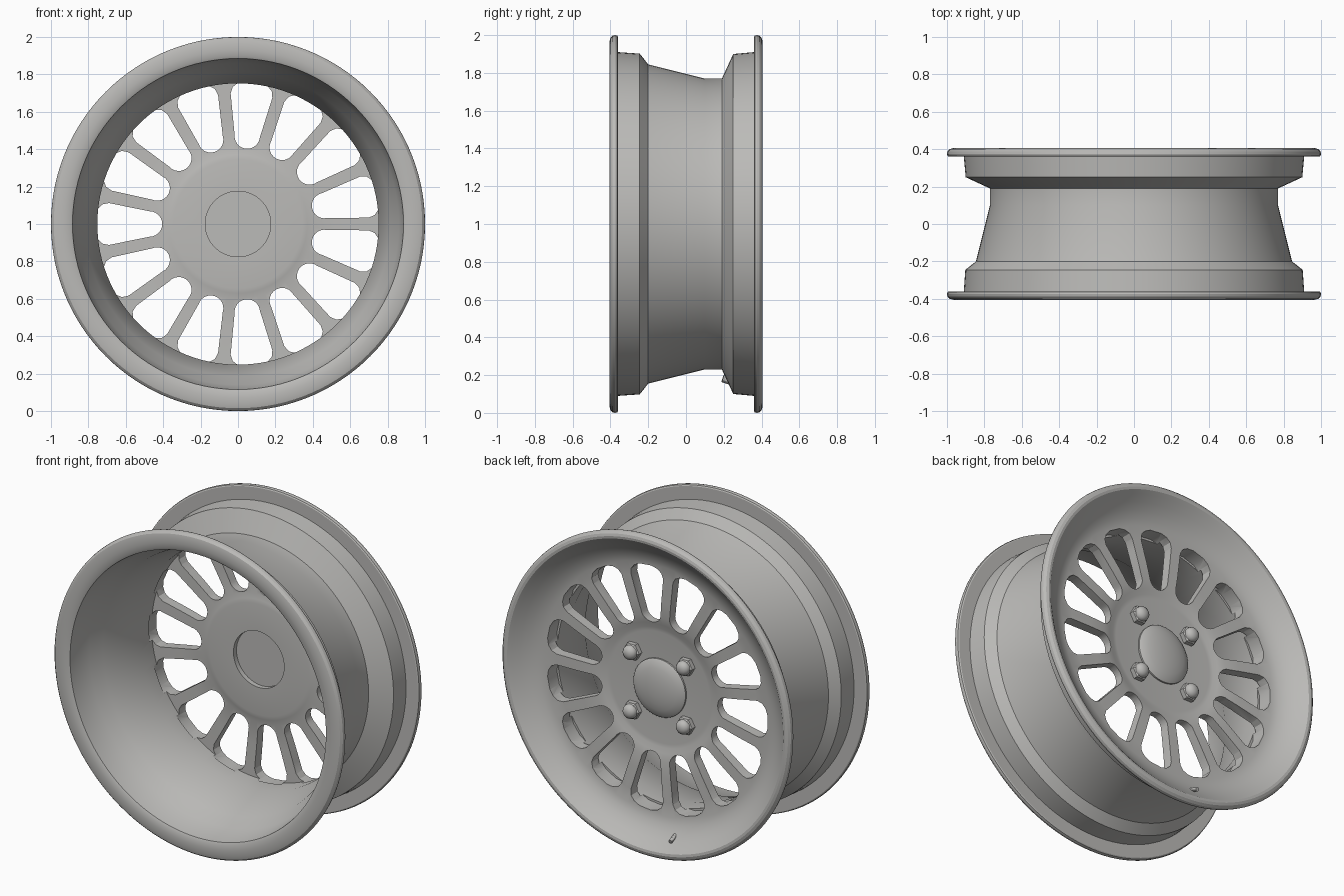
import bpy, bmesh, math
from mathutils import Matrix, Vector

if "Cube" in bpy.data.objects:
    bpy.data.objects.remove(bpy.data.objects["Cube"])

SPOKES = 15
CENTRE = Vector((0, 0, 1))

metal = bpy.data.materials.new("light_grey_metal")
metal.diffuse_color = (0.5, 0.495, 0.48, 1)
metal.use_nodes = True
metal.node_tree.nodes["Principled BSDF"].inputs["Base Color"].default_value = metal.diffuse_color


def finish(name, bm, angle=30):
    bmesh.ops.recalc_face_normals(bm, faces=bm.faces)
    me = bpy.data.meshes.new(name)
    bm.to_mesh(me)
    bm.free()
    ob = bpy.data.objects.new(name, me)
    bpy.context.collection.objects.link(ob)
    me.materials.append(metal)
    if angle:
        smooth(ob, angle)
    return ob


def smooth(ob, angle):
    bpy.ops.object.select_all(action='DESELECT')
    ob.select_set(True)
    bpy.context.view_layer.objects.active = ob
    bpy.ops.object.shade_smooth_by_angle(angle=math.radians(angle))


def lathe(bm, profile, steps, matrix, closed=False):
    """Spin (radius, y) points around the wheel axis."""
    vs = [bm.verts.new((r, y, 0)) for r, y in profile]
    pairs = list(zip(vs, vs[1:])) + ([(vs[-1], vs[0])] if closed else [])
    es = [bm.edges.new(p) for p in pairs]
    bmesh.ops.spin(bm, geom=vs + es, cent=(0, 0, 0), axis=(0, 1, 0),
                   angle=2 * math.pi, steps=steps, use_duplicate=False)
    bmesh.ops.remove_doubles(bm, verts=bm.verts, dist=1e-5)
    bmesh.ops.transform(bm, matrix=matrix, verts=bm.verts)


# Rim, outer lip and spoke disc as one turned section
section = [
    (0, 0.235), (0.175, 0.235), (0.175, 0.205), (0.345, 0.205),      # inner hub
    (0.37, 0.209), (0.40, 0.217), (0.55, 0.22), (0.752, 0.22),       # spoke backs
    (0.752, 0.10), (0.815, -0.17), (0.86, -0.24), (0.885, -0.395),   # inner barrel
    (0.90, -0.402), (0.93, -0.405), (0.965, -0.405), (0.985, -0.40), # front flange
    (0.997, -0.388), (1.0, -0.375), (0.997, -0.364), (0.99, -0.36),
    (0.91, -0.36), (0.902, -0.245), (0.845, -0.20), (0.77, 0.10),    # outer barrel
    (0.77, 0.19), (0.90, 0.25), (0.91, 0.36), (0.99, 0.36),
    (0.997, 0.364), (1.0, 0.375), (0.997, 0.388), (0.985, 0.40),     # rear flange
    (0.97, 0.405), (0.955, 0.403), (0.935, 0.385), (0.90, 0.352),    # dished lip
    (0.86, 0.322), (0.82, 0.30), (0.78, 0.288), (0.70, 0.282),
    (0.55, 0.28), (0.45, 0.275), (0.40, 0.265), (0.37, 0.255),       # outer hub
    (0.345, 0.252), (0, 0.252)]
bm = bmesh.new()
lathe(bm, section, 120, Matrix.Translation(CENTRE))
rim = finish("rim", bm, 0)

# Slot cutters between the spokes
arc = [(0.473 - 0.068 * math.cos(a), 0.068 * math.sin(a))
       for a in (math.radians(i * 15) for i in range(7))]
half = arc + [(0.69, 0.112), (0.725, 0.105), (0.75, 0.08), (0.765, 0.04)]
outline = half + [(x, -z) for x, z in reversed(half[1:])]
bm = bmesh.new()
for i in range(SPOKES):
    turn = Matrix.Translation(CENTRE) @ Matrix.Rotation(
        (i + 0.5) * 2 * math.pi / SPOKES, 4, 'Y')
    face = bm.faces.new([bm.verts.new(turn @ Vector((x, 0.195, z))) for x, z in outline])
    ext = bmesh.ops.extrude_face_region(bm, geom=[face])
    bmesh.ops.translate(bm, vec=(0, 0.2, 0),
                        verts=[v for v in ext["geom"] if isinstance(v, bmesh.types.BMVert)])
cutter = finish("slot_cutter", bm, 0)
cutter.hide_render = True
mod = rim.modifiers.new("slots", 'BOOLEAN')
mod.operation = 'DIFFERENCE'
mod.solver = 'EXACT'
mod.object = cutter
bpy.context.view_layer.objects.active = rim
bpy.ops.object.modifier_apply(modifier=mod.name)
bpy.data.objects.remove(cutter)
smooth(rim, 25)

# Domed centre cap
bm = bmesh.new()
lathe(bm, [(0.18, 0.25), (0.18, 0.262), (0.165, 0.272), (0.13, 0.284),
           (0.09, 0.292), (0.045, 0.297), (0, 0.298)], 64, Matrix.Translation(CENTRE))
finish("centre_cap", bm, 40)

# Four acorn wheel nuts: hexagonal base and rounded top
for i in range(4):
    a = math.radians(45 + 90 * i)
    place = Matrix.Translation(CENTRE + Vector((0.26 * math.cos(a), 0, 0.26 * math.sin(a))))
    bm = bmesh.new()
    lathe(bm, [(0, 0.245), (0.056, 0.245), (0.056, 0.28), (0.046, 0.288), (0, 0.288)], 6, place)
    finish("nut_base", bm, 30)
    bm = bmesh.new()
    lathe(bm, [(0.044, 0.28), (0.044, 0.296), (0.038, 0.309), (0.025, 0.319),
               (0.012, 0.323), (0, 0.324)], 24, place)
    finish("nut_dome", bm, 40)

# Tyre valve running from the well through the lip
swing = Matrix.Rotation(math.radians(10), 4, 'Y')
start, end = (CENTRE + swing @ Vector(p) for p in ((0, 0.205, -0.83), (0, 0.375, -0.89)))
axis = end - start
place = Matrix.Translation(start) @ Vector((0, 1, 0)).rotation_difference(axis).to_matrix().to_4x4()
L = axis.length
bm = bmesh.new()
lathe(bm, [(0, -0.01), (0.024, -0.01), (0.024, 0.03), (0.012, 0.04),
           (0.012, L), (0, L)], 12, place)
finish("valve", bm, 30)
